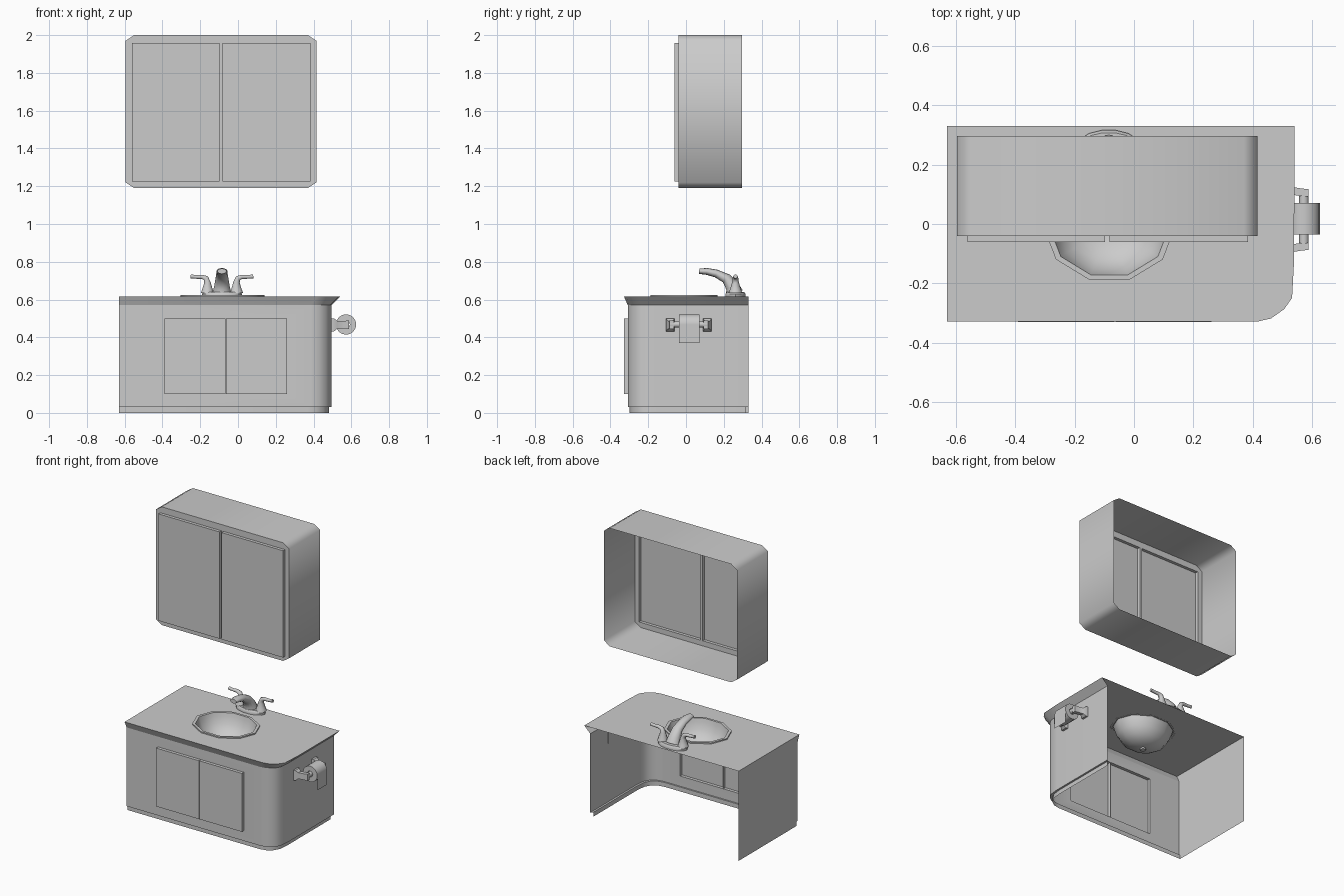
import bpy, bmesh
from math import sin, cos, pi, radians
from mathutils import Vector

if "Cube" in bpy.data.objects:
    bpy.data.objects.remove(bpy.data.objects["Cube"])


def finish(name, bm, angle=45):
    bmesh.ops.remove_doubles(bm, verts=bm.verts, dist=1e-5)
    bmesh.ops.recalc_face_normals(bm, faces=bm.faces)
    me = bpy.data.meshes.new(name)
    bm.to_mesh(me)
    bm.free()
    ob = bpy.data.objects.new(name, me)
    bpy.context.collection.objects.link(ob)
    bpy.ops.object.select_all(action='DESELECT')
    ob.select_set(True)
    bpy.context.view_layer.objects.active = ob
    bpy.ops.object.shade_smooth_by_angle(angle=radians(angle))
    return ob


def fill(bm, loops, normal):
    """Flat panel from an outer loop and hole loops."""
    edges = []
    for loop in loops:
        vs = [bm.verts.new(p) for p in loop]
        edges += [bm.edges.new((vs[i - 1], vs[i])) for i in range(len(vs))]
    bmesh.ops.triangle_fill(bm, edges=edges, use_beauty=True, normal=normal)


def strip(bm, rings, closed=False, skip=(), caps=(False, False)):
    """Quads between successive point rings."""
    vr = [[bm.verts.new(p) for p in r] for r in rings]
    n = len(rings[0])
    for a, b in zip(vr, vr[1:]):
        for i in range(n if closed else n - 1):
            if i not in skip:
                j = (i + 1) % n
                bm.faces.new((a[i], a[j], b[j], b[i]))
    for want, r in zip(caps, (vr[0], vr[-1])):
        if want:
            bm.faces.new(r)


def loft(name, rings, caps=(True, True), angle=45):
    bm = bmesh.new()
    strip(bm, rings, True, caps=caps)
    return finish(name, bm, angle)


def oval(cx, cy, z, rx, ry, n):
    return [(cx + rx * cos(2 * pi * i / n), cy + ry * sin(2 * pi * i / n), z) for i in range(n)]


def sweep(name, pts, radii, side, n=10):
    """Tube along a planar path; radii are (along side, across)."""
    pts, side, rings = [Vector(p) for p in pts], Vector(side), []
    for i, p in enumerate(pts):
        t = (pts[min(i + 1, len(pts) - 1)] - pts[max(i - 1, 0)]).normalized()
        v, (a, b) = t.cross(side), radii[i]
        rings.append([p + side * a * cos(2 * pi * k / n) + v * b * sin(2 * pi * k / n) for k in range(n)])
    return loft(name, rings, angle=50)


def rect(x0, x1, z0, z1, y):
    return [(x0, y, z0), (x1, y, z0), (x1, y, z1), (x0, y, z1)]


def door(name, x0, x1, z0, z1, y, depth):
    """Shallow door shell, hollow at the back."""
    loft(name, [rect(x0, x1, z0, z1, y), rect(x0, x1, z0, z1, y - depth)], (False, True), 30)


# Wall cabinet: open-backed shell with softened corners
X0, X1, Z0, Z1, CX, CZ = -.595, .415, 1.19, 2.0, .045, .03
octagon = [(X0 + CX, Z0), (X1 - CX, Z0), (X1, Z0 + CZ), (X1, Z1 - CZ),
           (X1 - CX, Z1), (X0 + CX, Z1), (X0, Z1 - CZ), (X0, Z0 + CZ)]
upper = [(-.56, -.098), (-.082, .384)]
bm = bmesh.new()
strip(bm, [[(x, y, z) for x, z in octagon] for y in (.297, -.04)], True)
fill(bm, [[(x, -.04, z) for x, z in octagon]] + [rect(a, b, 1.225, 1.957, -.04) for a, b in upper], (0, -1, 0))
finish("wall_cabinet", bm, 60)
for (a, b), s in zip(upper, ("left", "right")):
    door("wall_cabinet_door_" + s, a, b, 1.225, 1.957, -.04, .021)

# Vanity outline and its counter flare
body = [(-.63, .33), (-.63, -.308), (.385, -.308), (.43, -.299), (.467, -.272), (.488, -.235),
        (.495, -.17), (.495, .33)]
top = [(-.63, .33), (-.63, -.328), (.417, -.328), (.461, -.318), (.505, -.287), (.532, -.249),
       (.539, -.12), (.54, .33)]
toe = [(x if x < 0 else x - .013, y + .01 if y < 0 else (y if x < 0 else y - .015)) for x, y in body]


def at(path, z):
    return [(x, y, z) for x, y in path]


lower = [(-.39, -.066), (-.063, .26)]
bm = bmesh.new()
strip(bm, [at(body, .03), at(body, .57)], skip=(1,))
fill(bm, [rect(-.63, .385, .03, .57, -.308)] + [rect(a, b, .1, .5, -.308) for a, b in lower], (0, -1, 0))
finish("vanity_body", bm, 35)
for (a, b), s in zip(lower, ("left", "right")):
    door("vanity_door_" + s, a, b, .1, .5, -.308, .021)
bm = bmesh.new()
strip(bm, [at(toe, 0), at(toe, .03), at(body, .03)])
finish("toe_kick", bm, 35)

# Countertop with sink opening
SX, SY, RX, RY = -.083, -.01, .222, .186
bm = bmesh.new()
strip(bm, [at(body, .57), at(top, .615)])
fill(bm, [at(top, .615), oval(SX, SY, .615, RX * .94, RY * .94, 10)], (0, 0, 1))
finish("countertop", bm, 35)

# Sink bowl with rim and drain
bowl = [(1, .614), (1, .623), (.91, .623), (.88, .6), (.8, .555), (.64, .515), (.42, .487), (.12, .476)]
loft("sink", [oval(SX, SY, z, RX * s, RY * s, 10) for s, z in bowl], (False, True), 50)
loft("sink_drain", [oval(SX, SY, z, .018, .018, 10) for z in (.465, .479)])

# Faucet: base plate, spout, two lever handles
FX, FY = -.085, .262
loft("faucet_base", [oval(FX, FY, z, rx, ry, 14) for rx, ry, z in
                     ((.105, .054, .615), (.107, .055, .63), (.095, .046, .641))])
sweep("faucet_spout",
      [(FX, .256, .635), (FX, .245, .67), (FX, .213, .712), (FX, .16, .738), (FX, .11, .749), (FX, .07, .75)],
      [(.05, .046), (.041, .036), (.034, .027), (.03, .021), (.03, .018), (.024, .014)], (1, 0, 0), 12)
for s, nm in ((-1, "left"), (1, "right")):
    sweep("faucet_handle_" + nm,
          [(FX + s * x, FY, z) for x, z in
           ((.077, .636), (.077, .655), (.077, .69), (.085, .713), (.105, .72), (.14, .72), (.166, .723))],
          [(r, r) for r in (.036, .029, .018, .015, .012, .01, .011)], (0, 1, 0))

# Toilet paper holder on the right side
RC, RZ = .572, .468
for yc, s, nm in ((-.083, -1, "front"), (.113, 1, "back")):
    rings = []
    for x, dy, y, h in ((.494, .023, yc, .035), (.508, .023, yc, .035), (.525, .013, yc, .021),
                        (.56, .013, yc - s * .006, .021), (.587, .012, yc - s * .008, .023)):
        z = RZ - .002
        rings.append([(x, y - dy, z - h), (x, y + dy, z - h), (x, y + dy, z + h), (x, y - dy, z + h)])
    loft("roll_bracket_" + nm, rings, angle=35)


def disc(y, r, n=16):
    return [(RC + r * cos(2 * pi * i / n), y, RZ + r * sin(2 * pi * i / n)) for i in range(n)]


loft("roll_spindle", [disc(y, .016) for y in (-.085, .113)])
loft("paper_roll", [disc(y, r) for y, r in ((-.036, .02), (-.036, .054), (.071, .054), (.071, .02), (-.036, .02))],
     (False, False))
bm = bmesh.new()
strip(bm, [[(RC + .0545, y, z) for y in (-.036, .071)] for z in (RZ, .37)])
finish("loose_paper_sheet", bm)
